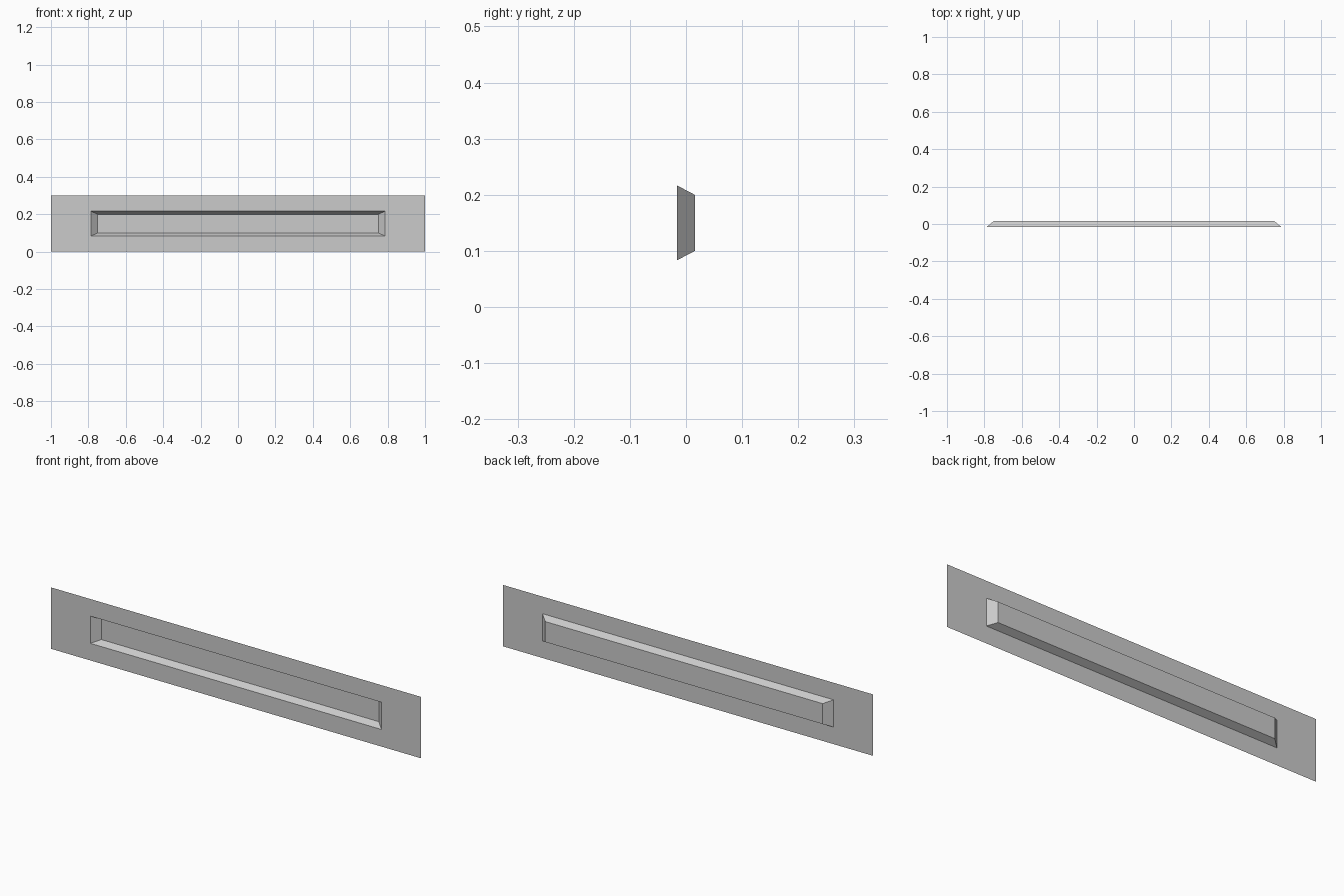
import bpy
import bmesh

if "Cube" in bpy.data.objects:
    bpy.data.objects.remove(bpy.data.objects["Cube"])

# Thin open plate with a shallow tapered tray pressed backwards into it
FRONT_Y, BACK_Y = -0.0157, 0.0157
MID_Z = 0.15


def ring(bm, half_x, half_z, y):
    """Rectangle of vertices facing the front."""
    return [bm.verts.new((sx * half_x, y, MID_Z + sz * half_z))
            for sx, sz in ((-1, -1), (1, -1), (1, 1), (-1, 1))]


def bridge(bm, a, b):
    """Four mitred faces between two rectangles."""
    for i in range(4):
        j = (i + 1) % 4
        bm.faces.new((a[i], a[j], b[j], b[i]))


bm = bmesh.new()
rim = ring(bm, 1.0, 0.15, FRONT_Y)         # plate outline
mouth = ring(bm, 0.787, 0.0665, FRONT_Y)   # opening of the recess
floor = ring(bm, 0.75, 0.05, BACK_Y)       # recessed panel
bridge(bm, rim, mouth)
bridge(bm, mouth, floor)
bm.faces.new(floor)

mesh = bpy.data.meshes.new("recessed_panel")
bm.to_mesh(mesh)
bm.free()
panel = bpy.data.objects.new("recessed_panel", mesh)
bpy.context.collection.objects.link(panel)
